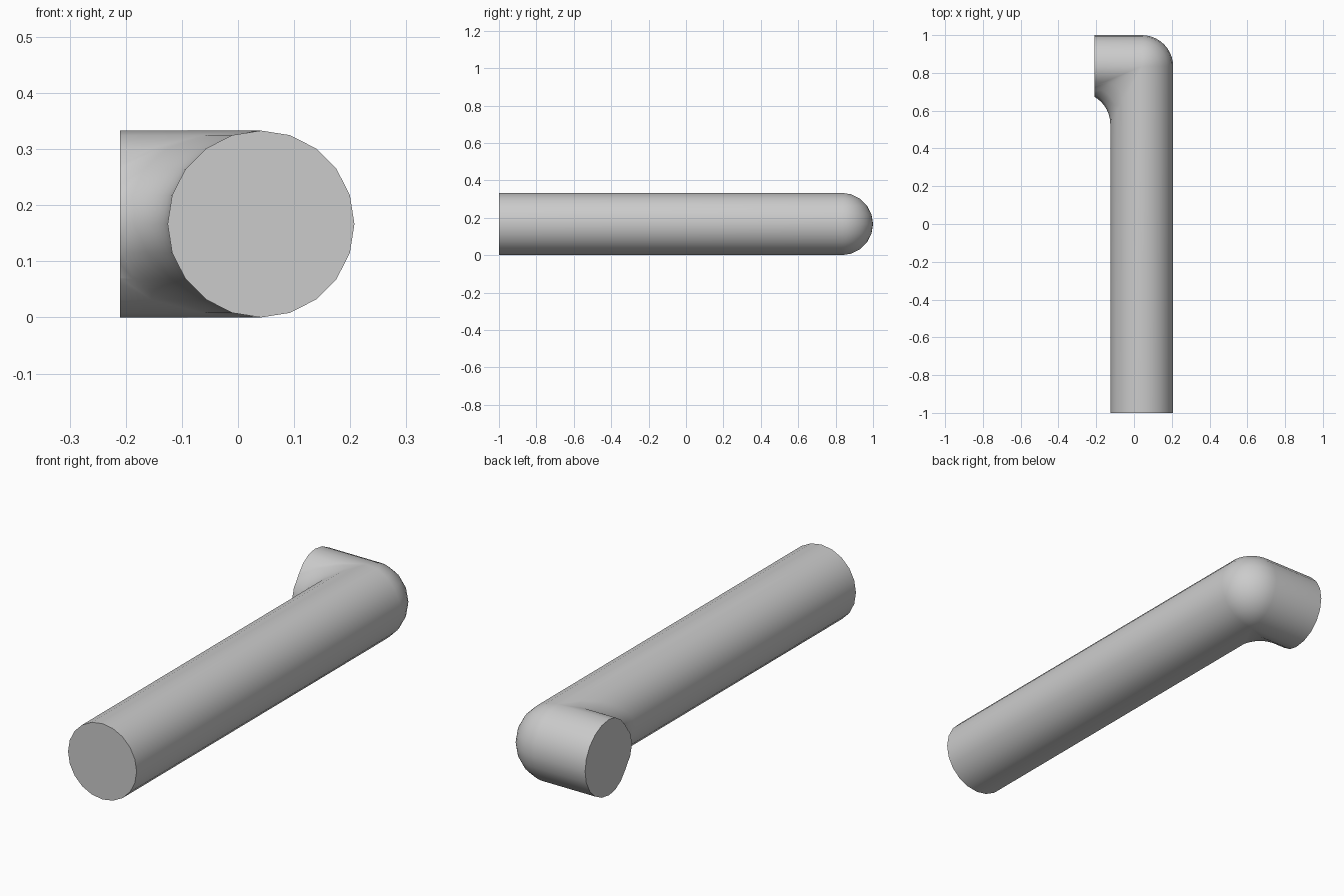
import bpy, bmesh
from math import sin, cos, pi

cube = bpy.data.objects.get("Cube")
if cube:
    bpy.data.objects.remove(cube)

R = 0.1665               # pipe radius
CX, CY = 0.041, 0.8335   # where the two pipe axes meet
END_X = -0.21            # flat end of the short arm
SIDES, STEPS = 20, 10

mat = bpy.data.materials.new("plain grey")
mat.use_nodes = True
grey = (0.6, 0.6, 0.6, 1)
mat.diffuse_color = grey
mat.node_tree.nodes["Principled BSDF"].inputs["Base Color"].default_value = grey


def strand(angle):
    """One lengthwise line of the pipe: long arm, rounded corner, short arm."""
    d, z = R * cos(angle), R + R * sin(angle)
    if d > 0:            # inner side: concave fillet
        ox, oy = CX - 2 * d, CY - 1.83 * d
    else:                # outer side: ball corner
        ox, oy = CX, CY
    r = abs(d)
    arc = [(ox + r * cos(t), oy + r * sin(t), z)
           for t in (i * pi / 2 / STEPS for i in range(STEPS + 1))]
    return [(CX - d, -1, z)] + arc + [(-0.5, arc[-1][1], z)]


# Bent pipe, lofted between the strands
bm = bmesh.new()
strands = [[bm.verts.new(p) for p in strand(2 * pi * i / SIDES)]
           for i in range(SIDES)]
for i, a in enumerate(strands):
    b = strands[(i + 1) % SIDES]
    for j in range(len(a) - 1):
        bm.faces.new((a[j], a[j + 1], b[j + 1], b[j]))
bmesh.ops.remove_doubles(bm, verts=bm.verts, dist=1e-4)

# Trim the short arm and close both flat ends
bmesh.ops.bisect_plane(bm, geom=bm.verts[:] + bm.edges[:] + bm.faces[:],
                       plane_co=(END_X, 0, 0), plane_no=(-1, 0, 0),
                       clear_outer=True)
bmesh.ops.holes_fill(bm, edges=[e for e in bm.edges if e.is_boundary], sides=0)
bmesh.ops.recalc_face_normals(bm, faces=bm.faces)

mesh = bpy.data.meshes.new("bent_pipe")
bm.to_mesh(mesh)
bm.free()
mesh.materials.append(mat)
pipe = bpy.data.objects.new("bent_pipe", mesh)
bpy.context.collection.objects.link(pipe)
bpy.ops.object.select_all(action="DESELECT")
pipe.select_set(True)
bpy.context.view_layer.objects.active = pipe
bpy.ops.object.shade_smooth_by_angle(angle=pi / 4)
